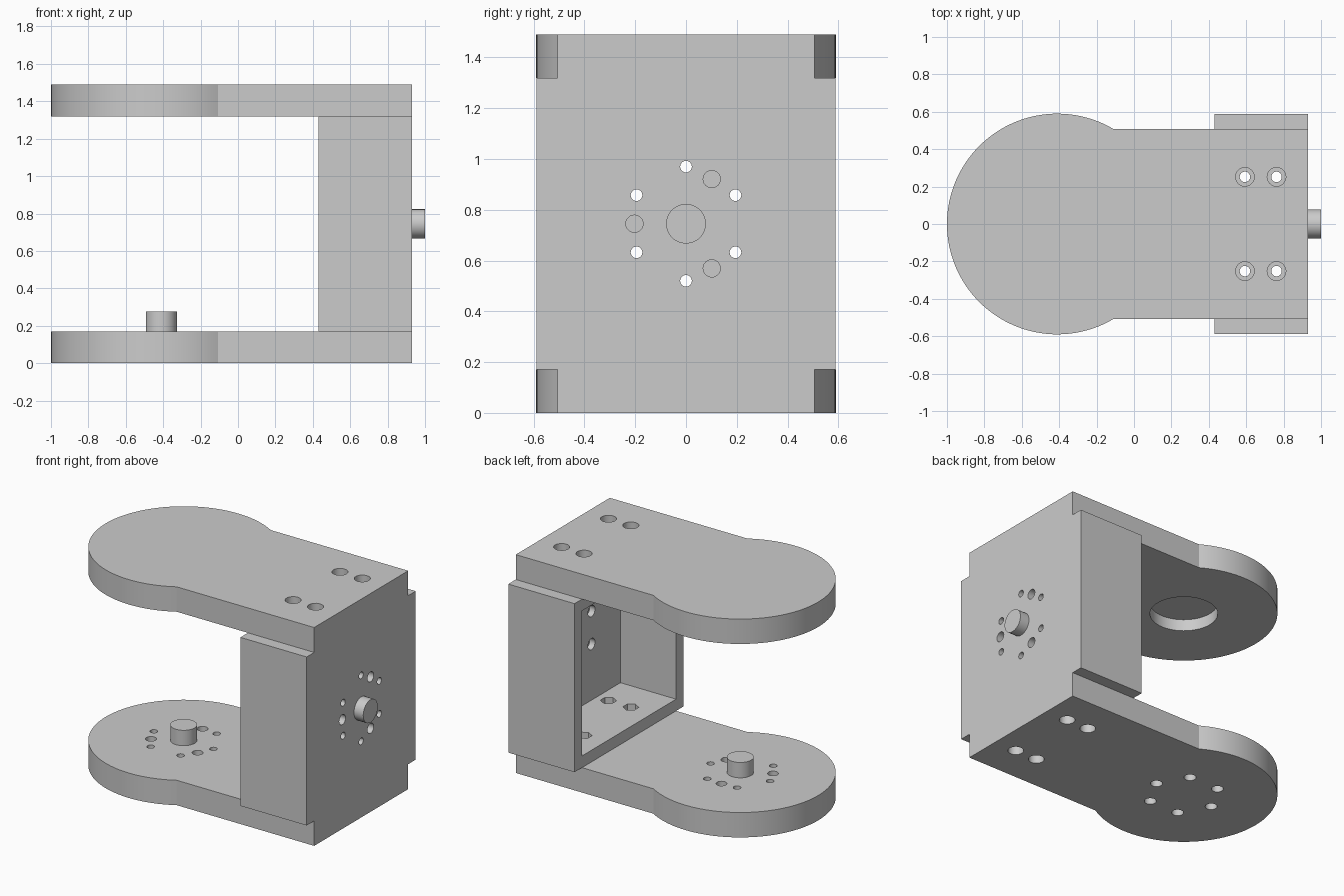
import bpy, bmesh, math
from math import cos, sin, radians
from mathutils import Matrix, Vector

cube = bpy.data.objects.get("Cube")
if cube:
    bpy.data.objects.remove(cube, do_unlink=True)

grey = bpy.data.materials.new("plain_grey")
grey.use_nodes = True
grey.diffuse_color = (0.6, 0.6, 0.6, 1)
grey.node_tree.nodes["Principled BSDF"].inputs["Base Color"].default_value = (0.6, 0.6, 0.6, 1)

LENGTH_END, HEIGHT = 0.93, 1.49
ARM_T, WALL = 0.17, 0.08
DISC_X, DISC_R, ARM_HALF = -0.41, 0.59, 0.507
MID = HEIGHT / 2


def finish(name, bm):
    bmesh.ops.recalc_face_normals(bm, faces=bm.faces)
    mesh = bpy.data.meshes.new(name)
    bm.to_mesh(mesh)
    bm.free()
    mesh.materials.append(grey)
    obj = bpy.data.objects.new(name, mesh)
    bpy.context.collection.objects.link(obj)
    return obj


def box(name, low, high):
    bm = bmesh.new()
    bmesh.ops.create_cube(bm, size=1)
    low, high = Vector(low), Vector(high)
    size = high - low
    for v in bm.verts:
        v.co = Vector(v.co[i] * size[i] for i in range(3)) + (low + high) / 2
    return finish(name, bm)


def rod(name, start, end, radius, sides=32):
    start, end = Vector(start), Vector(end)
    axis = end - start
    turn = axis.to_track_quat('Z', 'Y').to_matrix().to_4x4()
    bm = bmesh.new()
    bmesh.ops.create_cone(bm, cap_ends=True, segments=sides, radius1=radius, radius2=radius,
                          depth=axis.length, matrix=Matrix.Translation((start + end) / 2) @ turn)
    return finish(name, bm)


def arm(name, z):
    # Round-ended plate drawn as one outline and extruded
    a = math.asin(ARM_HALF / DISC_R)
    steps = 80
    angles = [a + (2 * math.pi - 2 * a) * i / steps for i in range(steps + 1)]
    outline = [(DISC_X + DISC_R * cos(t), DISC_R * sin(t)) for t in angles]
    outline += [(LENGTH_END, -ARM_HALF), (LENGTH_END, ARM_HALF)]
    bm = bmesh.new()
    face = bm.faces.new([bm.verts.new((x, y, z)) for x, y in outline])
    grown = bmesh.ops.extrude_face_region(bm, geom=[face])["geom"]
    bmesh.ops.translate(bm, vec=(0, 0, ARM_T), verts=[g for g in grown if isinstance(g, bmesh.types.BMVert)])
    return finish(name, bm)


def combine(target, other, operation):
    mod = target.modifiers.new("combine", 'BOOLEAN')
    mod.operation, mod.object, mod.solver = operation, other, 'EXACT'
    bpy.context.view_layer.objects.active = target
    bpy.ops.object.modifier_apply(modifier=mod.name)
    bpy.data.objects.remove(other, do_unlink=True)


def drill(start, end, radius, sides=24):
    combine(bracket, rod("cutter", start, end, radius, sides), 'DIFFERENCE')


# Bracket body: housing with an open pocket, joined to both arms
bracket = box("bracket", (0.43, -0.588, ARM_T), (LENGTH_END, 0.588, HEIGHT - ARM_T))
combine(bracket, arm("lower_arm", 0), 'UNION')
combine(bracket, arm("upper_arm", HEIGHT - ARM_T), 'UNION')
floor = ARM_T + WALL
combine(bracket, box("pocket", (0.3, -0.507, floor), (LENGTH_END - WALL, 0.507, HEIGHT - floor)), 'DIFFERENCE')

# Mounting screws: counterbore outside, hexagonal nut seat in the pocket
for x in (0.593, 0.762):
    for y in (-0.252, 0.252):
        for base, up in ((0, 1), (HEIGHT, -1)):
            drill((x, y, base - up * 0.1), (x, y, base + up * 0.35), 0.028)
            drill((x, y, base - up * 0.1), (x, y, base + up * 0.09), 0.05)
            drill((x, y, base + up * 0.2), (x, y, base + up * 0.3), 0.05, 6)

# Six screw holes and three blind holes around each shaft
for i in range(6):
    t = radians(60 * i)
    x, y = DISC_X + 0.225 * cos(t), 0.225 * sin(t)
    drill((x, y, -0.1), (x, y, 0.25), 0.024)
    drill((x, y, -0.1), (x, y, 0.09), 0.038)
    t += radians(30)
    y, z = 0.225 * cos(t), MID + 0.225 * sin(t)
    drill((0.8, y, z), (1, y, z), 0.023)
    drill((0.8, y, z), (0.89, y, z), 0.038)
for i in range(3):
    t = radians(120 * i - 30)
    x, y = DISC_X + 0.203 * cos(t), 0.203 * sin(t)
    drill((x, y, 0.11), (x, y, 0.25), 0.034)
    t = radians(120 * i + 60)
    y, z = 0.203 * cos(t), MID + 0.203 * sin(t)
    drill((0.88, y, z), (1, y, z), 0.034)

# Round bearing recess under the upper arm
drill((DISC_X, 0, 1.2), (DISC_X, 0, HEIGHT - ARM_T + 0.08), 0.214, 64)

# Shafts
arm_shaft = rod("arm_shaft", (DISC_X, 0, 0.15), (DISC_X, 0, 0.275), 0.083, 48)
wall_shaft = rod("wall_shaft", (0.91, 0, MID), (1, 0, MID), 0.078, 48)

bpy.ops.object.select_all(action='DESELECT')
for obj in (bracket, arm_shaft, wall_shaft):
    obj.select_set(True)
bpy.context.view_layer.objects.active = bracket
bpy.ops.object.shade_smooth_by_angle(angle=radians(25))
